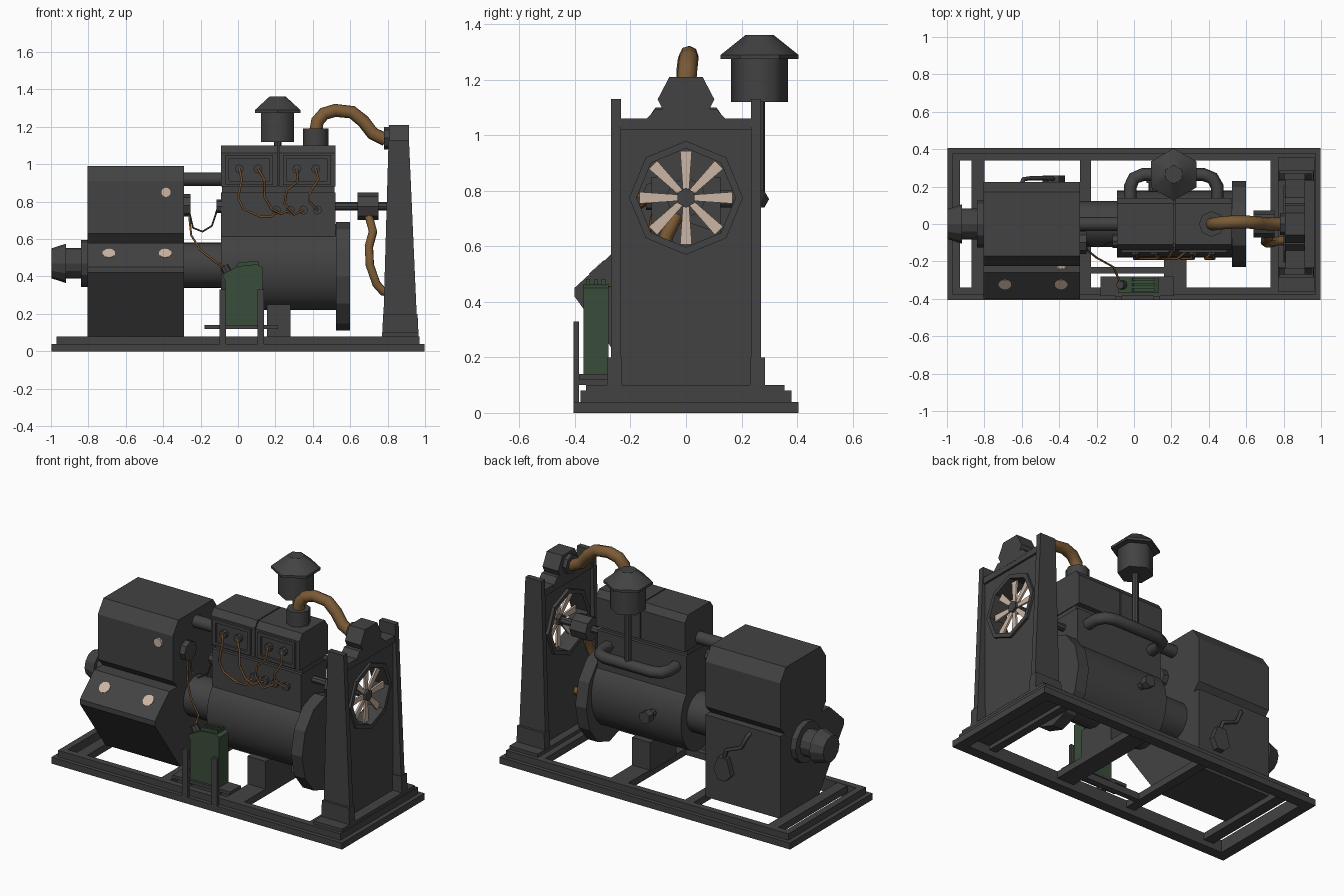
import bpy, bmesh, math
from mathutils import Vector, Matrix

def mat(name, rgb):
    m = bpy.data.materials.new(name)
    m.diffuse_color = (*rgb, 1)
    return m

IRON = mat("dark_iron", (0.055, 0.055, 0.055))
HOSE = mat("brown_hose", (0.20, 0.105, 0.037))
WIRE = mat("copper_wire", (0.16, 0.075, 0.027))
CREAM = mat("pale_cream", (0.60, 0.46, 0.37))
GREEN = mat("fuel_green", (0.042, 0.075, 0.042))

def finish(name, bm, m):
    bmesh.ops.recalc_face_normals(bm, faces=bm.faces)
    me = bpy.data.meshes.new(name)
    bm.to_mesh(me)
    bm.free()
    me.materials.append(m)
    ob = bpy.data.objects.new(name, me)
    bpy.context.collection.objects.link(ob)
    return ob

def prism(name, pts, a, b, m=IRON, axis='x'):
    """Profile (y,z) extruded along x, or (x,z) extruded along y."""
    bm = bmesh.new()
    at = (lambda p, t: (t, p[0], p[1])) if axis == 'x' else (lambda p, t: (p[0], t, p[1]))
    lo = [bm.verts.new(at(p, a)) for p in pts]
    hi = [bm.verts.new(at(p, b)) for p in pts]
    bm.faces.new(lo)
    bm.faces.new(hi)
    for i in range(len(pts)):
        j = (i + 1) % len(pts)
        bm.faces.new((lo[i], lo[j], hi[j], hi[i]))
    return finish(name, bm, m)

def box(name, x0, x1, y0, y1, z0, z1, m=IRON):
    return prism(name, [(y0, z0), (y1, z0), (y1, z1), (y0, z1)], x0, x1, m)

def ring(name, inner, outer, x0, x1, m=IRON):
    """Closed band between two matching (y,z) loops."""
    bm = bmesh.new()
    loops = [[bm.verts.new((x, *p)) for p in pts] for pts, x in
             ((inner, x0), (outer, x0), (outer, x1), (inner, x1))]
    n = len(inner)
    for k in range(4):
        a, b = loops[k], loops[(k + 1) % 4]
        for i in range(n):
            j = (i + 1) % n
            bm.faces.new((a[i], a[j], b[j], b[i]))
    return finish(name, bm, m)

def cyl(name, p, q, r, r2=None, n=12, m=IRON, squash=1, smooth=False):
    """Cylinder or cone from p to q; squash narrows it in y."""
    p, q = Vector(p), Vector(q)
    d = q - p
    bm = bmesh.new()
    M = Matrix.Translation((p + q) / 2) @ d.to_track_quat('Z', 'Y').to_matrix().to_4x4()
    bmesh.ops.create_cone(bm, cap_ends=True, segments=n, radius1=r, radius2=r if r2 is None else r2,
                          depth=d.length, matrix=M)
    for v in bm.verts:
        v.co.y = p.y + (v.co.y - p.y) * squash
    if smooth:
        for f in bm.faces:
            f.smooth = len(f.verts) == 4
        for e in bm.edges:
            e.smooth = all(f.smooth for f in e.link_faces)
    return finish(name, bm, m)

def pipe(name, pts, r, m, res=1):
    cu = bpy.data.curves.new(name, 'CURVE')
    cu.dimensions = '3D'
    cu.bevel_depth, cu.bevel_resolution, cu.use_fill_caps = r, res, True
    s = cu.splines.new('POLY')
    s.points.add(len(pts) - 1)
    for sp, c in zip(s.points, pts):
        sp.co = (*c, 1)
    cu.materials.append(m)
    bpy.context.collection.objects.link(bpy.data.objects.new(name, cu))

# base: two stepped rail layers and cross members
for ex, ey, z0, z1 in [(0.998, 0.405, 0, 0.04), (0.97, 0.38, 0.04, 0.08)]:
    for s in (-1, 1):
        a, b = sorted((s * 0.34, s * ey))
        box("base_side_rail", -ex, ex, a, b, z0, z1)
        a, b = sorted((s * 0.93, s * ex))
        box("base_end_rail", a, b, -0.34, 0.34, z0, z1)
for x0, x1 in [(-0.87, -0.80), (-0.29, -0.23), (0.16, 0.28), (0.73, 0.78)]:
    box("base_cross_member", x0, x1, -0.35, 0.35, 0.035, 0.078)
box("base_short_member", -0.24, 0.16, -0.265, -0.23, 0.035, 0.078)
box("radiator_floor", 0.77, 0.965, -0.36, 0.355, 0.06, 0.10)

# generator: flared lower cabinet, upper housing, stub and fittings
prism("generator_lower_cabinet", [(-0.15, 0.07), (0.225, 0.07), (0.225, 0.58), (-0.26, 0.58),
                                  (-0.402, 0.45), (-0.402, 0.42)], -0.805, -0.29)
prism("generator_upper_housing", [(-0.18, 0.58), (-0.225, 0.63), (-0.225, 0.91), (-0.17, 0.99),
                                  (0.17, 0.99), (0.225, 0.91), (0.225, 0.63), (0.18, 0.58)], -0.805, -0.29)
cyl("generator_flange", (-0.84, 0, 0.47), (-0.80, 0, 0.47), 0.125)
cyl("generator_stub", (-0.93, 0, 0.47), (-0.83, 0, 0.47), 0.082)
cyl("generator_end_cap", (-0.998, 0, 0.47), (-0.92, 0, 0.47), 0.08, 0.105)
for x in (-0.69, -0.39):
    c = Vector((x, -0.322, 0.523))
    n = Vector((0, -0.675, 0.737))
    cyl("panel_dial", c - n * 0.01, c + n * 0.003, 0.035, n=10, m=CREAM)
cyl("housing_button", (-0.385, -0.22, 0.85), (-0.385, -0.24, 0.85), 0.028, n=10, m=CREAM)
cyl("generator_side_socket", (-0.30, -0.10, 0.78), (-0.255, -0.10, 0.78), 0.06, n=8)
prism("switch_box", [(-0.49, 0.26), (-0.45, 0.22), (-0.40, 0.22), (-0.37, 0.28), (-0.40, 0.36),
                     (-0.46, 0.36)], 0.22, 0.26, axis='y')
pipe("switch_cable", [(-0.43, 0.24, 0.35), (-0.45, 0.245, 0.41), (-0.55, 0.245, 0.45),
                      (-0.59, 0.24, 0.53), (-0.60, 0.215, 0.55)], 0.012, IRON)

# coupling between generator and engine
cyl("drive_coupling", (-0.30, 0, 0.46), (-0.08, 0, 0.46), 0.122, n=24, smooth=True)
cyl("upper_link_pipe", (-0.30, 0, 0.92), (-0.08, 0, 0.92), 0.037, n=12, smooth=True)

# engine: drum, narrower block and two heads
cyl("engine_drum", (-0.09, 0, 0.45), (0.525, 0, 0.45), 0.23, n=24, squash=0.78, smooth=True)
cyl("flywheel_housing", (0.525, 0, 0.40), (0.60, 0, 0.40), 0.29, n=12, squash=0.79)
box("engine_block", -0.09, 0.52, -0.125, 0.125, 0.50, 0.85)
box("engine_neck", -0.085, 0.515, -0.105, 0.105, 0.84, 0.89)
box("engine_mount", 0.155, 0.28, -0.13, 0.13, 0.07, 0.25)
cyl("drum_drain_plug", (0.10, 0.12, 0.47), (0.10, 0.22, 0.47), 0.022, n=8)
cyl("drum_drain_cap", (0.10, 0.22, 0.47), (0.10, 0.265, 0.47), 0.038, n=6)
for x0 in (-0.09, 0.218):
    prism("cylinder_head", [(-0.138, 0.88), (-0.138, 1.06), (-0.11, 1.10), (0.11, 1.10),
                            (0.138, 1.06), (0.138, 0.88)], x0, x0 + 0.302)
    a, b = x0 + 0.022, x0 + 0.278
    for f in [(a, b, 0.89, 0.91), (a, b, 1.03, 1.05), (a, a + 0.02, 0.91, 1.03), (b - 0.02, b, 0.91, 1.03)]:
        box("head_plate_frame", f[0], f[1], -0.152, -0.13, f[2], f[3])
    for x in (x0 + 0.097, x0 + 0.197):
        cyl("spark_plug", (x, -0.13, 0.975), (x, -0.162, 0.975), 0.024, n=8)
for x in (0.205, 0.28, 0.35, 0.425):
    cyl("wire_socket", (x, -0.12, 0.755), (x, -0.145, 0.755), 0.024, n=8)
cyl("engine_side_socket", (-0.115, -0.09, 0.775), (-0.08, -0.09, 0.775), 0.037, n=8)
cyl("coolant_outlet", (0.415, 0, 1.09), (0.415, 0, 1.19), 0.068, n=8, smooth=True)

# ignition wires sagging from plugs to sockets
def wire(x0, x1, mid):
    pipe("ignition_wire", [(x0, -0.16, 0.975)] + [(x, -0.185, z) for x, z in mid] +
         [(x1, -0.147, 0.755)], 0.007, WIRE)
wire(0.007, 0.205, [(0.02, 0.92), (0.0, 0.82), (0.03, 0.76), (0.12, 0.72), (0.18, 0.72)])
wire(0.107, 0.28, [(0.14, 0.92), (0.14, 0.83), (0.18, 0.76), (0.23, 0.735)])
wire(0.315, 0.35, [(0.32, 0.91), (0.26, 0.86), (0.25, 0.79), (0.30, 0.73)])
wire(0.415, 0.425, [(0.43, 0.92), (0.38, 0.84), (0.38, 0.80)])
pipe("link_wire", [(-0.26, -0.10, 0.74), (-0.24, -0.11, 0.66), (-0.19, -0.12, 0.64),
                   (-0.14, -0.10, 0.67), (-0.11, -0.09, 0.76)], 0.005, IRON)
pipe("fuel_wire", [(-0.265, -0.11, 0.76), (-0.25, -0.14, 0.62), (-0.20, -0.18, 0.54),
                   (-0.11, -0.23, 0.47), (-0.075, -0.31, 0.45)], 0.006, WIRE)

# air filter with intake manifold on the back
AX, AY = 0.212, 0.265
cyl("filter_canister", (AX, AY, 1.12), (AX, AY, 1.29), 0.102, n=6, smooth=True)
cyl("filter_brim", (AX, AY, 1.275), (AX, AY, 1.29), 0.14, n=6)
cyl("filter_cap", (AX, AY, 1.29), (AX, AY, 1.362), 0.14, 0.05, n=6, smooth=True)
cyl("filter_pipe", (AX, AY, 0.77), (AX, AY, 1.13), 0.02, n=8)
pipe("intake_manifold", [(-0.02, 0.11, 0.77), (-0.02, 0.20, 0.77), (0.0, 0.245, 0.77), (0.05, 0.265, 0.77),
                         (0.37, 0.265, 0.77), (0.42, 0.245, 0.77), (0.445, 0.20, 0.77),
                         (0.445, 0.11, 0.77)], 0.035, IRON)

# fan shaft and water pump
cyl("fan_shaft", (0.50, 0, 0.775), (0.88, 0, 0.775), 0.022, n=8)
cyl("water_pump", (0.64, 0, 0.775), (0.75, 0, 0.775), 0.073, n=8)

# radiator: tapered posts, pierced panel, top tank
FC = 0.775
for s in (-1, 1):
    a, b = sorted((s * 0.235, s * 0.27))
    prism("radiator_post", [(0.775, 0.09), (0.96, 0.09), (0.914, 1.13), (0.805, 1.13)], a, b, axis='y')
    a, b = sorted((s * 0.23, s * 0.285))
    prism("radiator_foot", [(0.771, 0.09), (0.965, 0.09), (0.96, 0.20), (0.776, 0.20)], a, b, axis='y')
octa = lambda r: [(r * math.cos(k * math.pi / 4), FC + r * math.sin(k * math.pi / 4)) for k in range(8)]
Y, LO, HI = 0.238, 0.10, 1.03
ring("radiator_panel", octa(0.185), [(Y, FC), (Y, HI), (0, HI), (-Y, HI), (-Y, FC), (-Y, LO), (0, LO), (Y, LO)],
     0.82, 0.90)
ring("fan_shroud", octa(0.178), octa(0.205), 0.80, 0.915)
box("radiator_top_bar", 0.81, 0.913, -0.24, 0.24, 1.02, 1.06)
prism("radiator_tank", [(-0.15, 1.05), (-0.11, 1.095), (-0.085, 1.095), (-0.102, 1.13), (-0.06, 1.21), (0.06, 1.21),
                        (0.102, 1.13), (0.085, 1.095), (0.11, 1.095), (0.15, 1.05)], 0.806, 0.914)
cyl("tank_inlet", (0.78, 0, 1.14), (0.815, 0, 1.14), 0.06, n=8)

# fan
for k in range(8):
    t = k * math.pi / 4
    c, s = math.cos(t), math.sin(t)
    prof = [(0.025, -0.011), (0.168, -0.021), (0.168, 0.021), (0.025, 0.011)]
    prism("fan_blade", [(c * u - s * v, FC + s * u + c * v) for u, v in prof], 0.872, 0.884, CREAM)
cyl("fan_hub", (0.85, 0, FC), (0.90, 0, FC), 0.036, n=6)

# coolant hoses
pipe("upper_hose", [(0.415, 0, 1.17), (0.425, 0, 1.23), (0.46, 0.005, 1.27), (0.52, 0.01, 1.288), (0.61, 0.01, 1.278),
                    (0.67, 0.005, 1.23), (0.72, 0, 1.165), (0.79, 0, 1.13)], 0.035, HOSE, 2)
pipe("lower_hose", [(0.70, -0.03, 0.72), (0.722, -0.07, 0.64), (0.70, -0.09, 0.56), (0.705, -0.10, 0.46),
                    (0.74, -0.10, 0.36), (0.775, -0.09, 0.32), (0.83, -0.09, 0.31)], 0.025, HOSE)

# fuel can on its bracket
prism("fuel_can", [(-0.07, 0.14), (0.13, 0.14), (0.13, 0.45), (0.10, 0.465), (0.0, 0.455), (-0.085, 0.41),
                   (-0.07, 0.38)], -0.37, -0.28, GREEN, axis='y')
for y in (-0.36, -0.332, -0.304):
    prism("fuel_can_handle", [(-0.01, 0.45), (0.11, 0.46), (0.11, 0.483), (0.0, 0.475)], y, y + 0.014, GREEN, axis='y')
cyl("fuel_can_cap", (-0.055, -0.325, 0.42), (-0.075, -0.325, 0.455), 0.024, n=8)
box("fuel_shelf", -0.18, 0.215, -0.385, -0.28, 0.12, 0.14)
for x in (-0.10, 0.103):
    box("fuel_bracket_post", x, x + 0.037, -0.405, -0.385, 0.0, 0.33)
    box("fuel_bracket_arm", x, x + 0.037, -0.40, -0.28, 0.10, 0.125)
